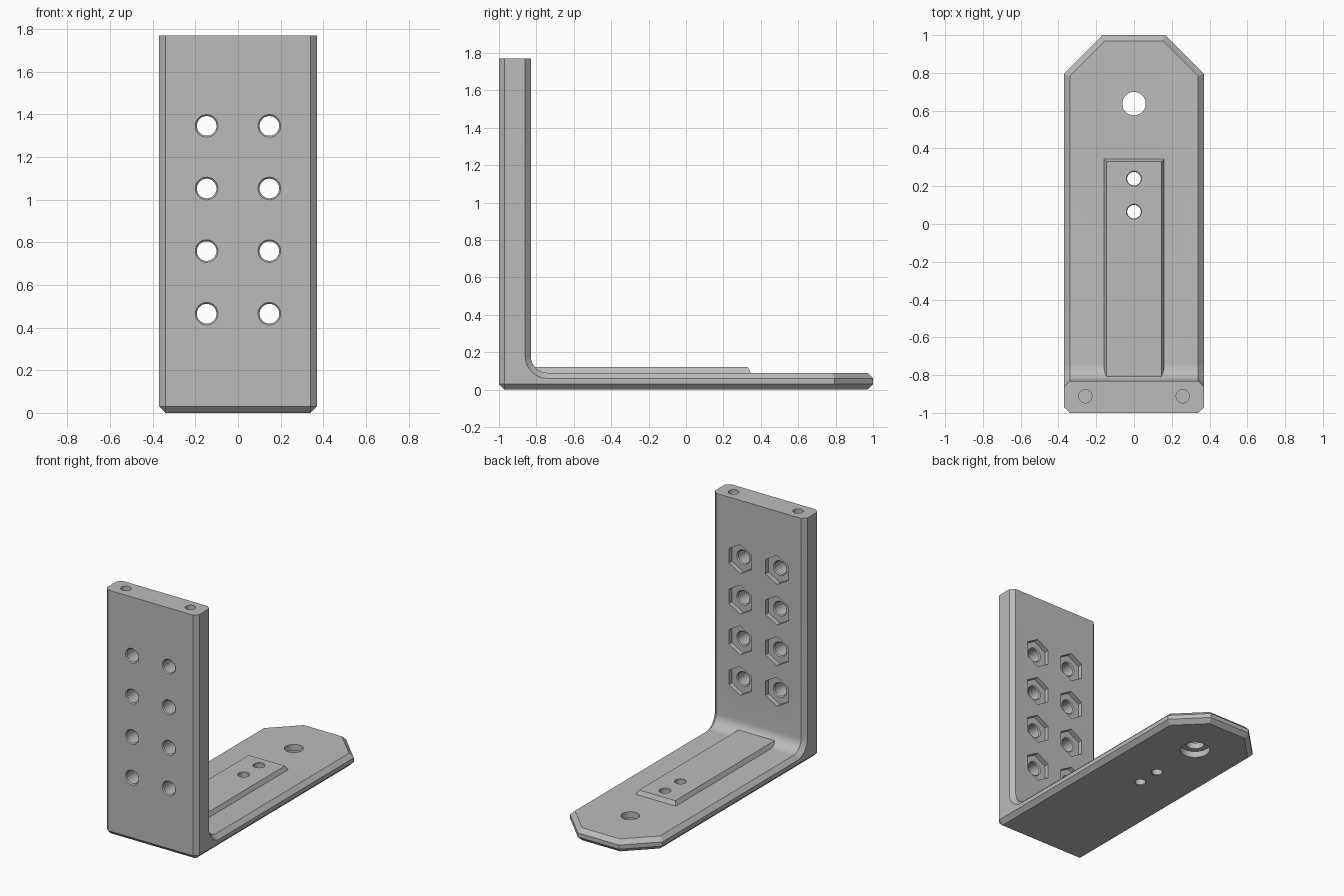
import bpy, bmesh, math
from mathutils import Matrix, Vector

if "Cube" in bpy.data.objects:
    bpy.data.objects.remove(bpy.data.objects["Cube"])

W, H, T, B = 0.37, 1.77, 0.17, 0.09    # half width, height, wall and base thickness
INNER = T - 1                          # y of the wall's inner face
CH = 0.03                              # edge chamfer
RECESS = 0.035                         # nut pocket depth

grey = bpy.data.materials.new("grey_plastic")
grey.use_nodes = True
colour = (0.5, 0.5, 0.5, 1)
grey.diffuse_color = colour
grey.node_tree.nodes["Principled BSDF"].inputs["Base Color"].default_value = colour


def make_object(name, bm, helper=False):
    bmesh.ops.recalc_face_normals(bm, faces=bm.faces)
    mesh = bpy.data.meshes.new(name)
    bm.to_mesh(mesh)
    bm.free()
    mesh.materials.append(grey)
    ob = bpy.data.objects.new(name, mesh)
    bpy.context.collection.objects.link(ob)
    ob.hide_render = helper
    return ob


def turned(bm, matrix, rings, sides=40):
    """Closed solid from (radius, height) rings around local z."""
    loops = []
    for r, h in rings:
        angles = [2 * math.pi * (i + 0.5) / sides for i in range(sides)]
        loops.append([bm.verts.new(matrix @ Vector((r * math.cos(a), r * math.sin(a), h)))
                      for a in angles])
    for low, high in zip(loops, loops[1:]):
        for i in range(sides):
            j = (i + 1) % sides
            bm.faces.new((low[i], low[j], high[j], high[i]))
    bm.faces.new(loops[0])
    bm.faces.new(loops[-1])


def eased_hole(bm, matrix, r, length, ease=0.007):
    """Through hole with softened rims at both ends."""
    out = 0.02
    turned(bm, matrix, [(r + ease + out, -out), (r, ease),
                        (r, length - ease), (r + ease + out, length + out)])


def chamfer(bm, edges, size):
    bmesh.ops.bevel(bm, geom=edges, offset=size, offset_type='OFFSET', segments=1,
                    profile=0.5, affect='EDGES', clamp_overlap=False)


# L-shaped body: side profile with an inner fillet, extruded across x
R = 0.09
arc = [(INNER + R + R * math.cos(a), B + R + R * math.sin(a))
       for a in (math.radians(270 - 90 * i / 10) for i in range(11))]
profile = [(-1, 0), (1, 0), (1, B)] + arc + [(INNER, H), (-1, H)]
bm = bmesh.new()
side = bm.faces.new([bm.verts.new((-W, y, z)) for y, z in profile])
ext = bmesh.ops.extrude_face_region(bm, geom=[side])
bmesh.ops.translate(bm, vec=(2 * W, 0, 0),
                    verts=[v for v in ext["geom"] if isinstance(v, bmesh.types.BMVert)])
bmesh.ops.recalc_face_normals(bm, faces=bm.faces)


def is_upright(e):
    return abs((e.verts[0].co - e.verts[1].co).normalized().z) > 0.9


# Clipped corners at the tip, then chamfers on every outer edge but the wall top
chamfer(bm, [e for e in bm.edges if is_upright(e) and e.verts[0].co.y > 0.9], 0.205)
bm.normal_update()
chamfer(bm, [e for e in bm.edges
             if e.calc_face_angle(0) > 0.6
             and min(v.co.z for v in e.verts) < H - 0.01
             and not (is_upright(e) and e.verts[0].co.y > 0.5)], CH)
body = make_object("angle_bracket", bm)

# Raised pad with sloping sides
bm = bmesh.new()
bmesh.ops.create_cube(bm, size=1)
for v in bm.verts:
    top = v.co.z > 0
    spread = 0.145 if top else 0.175
    v.co = (math.copysign(spread, v.co.x),
            (0.33 if top else 0.36) if v.co.y > 0 else -0.9,
            0.12 if top else 0.06)
pad = make_object("raised_pad", bm, True)

# Holes and nut pockets
to_back = Matrix.Rotation(-math.pi / 2, 4, 'X')
holes, pockets = bmesh.new(), bmesh.new()
for x in (-0.147, 0.147):
    for i in range(4):
        z = 0.465 + i * 0.2935
        eased_hole(holes, Matrix.Translation((x, -1, z)) @ to_back, 0.046, T - RECESS)
        turned(pockets, Matrix.Translation((x, INNER, z)) @ to_back,
               [(0.105, -RECESS), (0.105, 0.05)], 6)
for x in (-0.258, 0.258):                       # blind holes in the wall top
    turned(holes, Matrix.Translation((x, -0.912, H)), [(0.035, -0.1), (0.035, 0.05)])
for y in (0.065, 0.24):                         # small holes through the pad
    eased_hole(holes, Matrix.Translation((0, y, 0)), 0.036, 0.12, 0.004)
turned(holes, Matrix.Translation((0, 0.637, 0)),  # counterbored mounting hole
       [(0.1, -0.05), (0.1, 0.045), (0.062, 0.045), (0.062, 0.2)])
cutters = [("UNION", pad),
           ("DIFFERENCE", make_object("nut_pocket_cutter", pockets, True)),
           ("DIFFERENCE", make_object("hole_cutter", holes, True))]

bpy.ops.object.select_all(action='DESELECT')
bpy.context.view_layer.objects.active = body
body.select_set(True)
for operation, tool in cutters:
    mod = body.modifiers.new(tool.name, 'BOOLEAN')
    mod.operation = operation
    mod.solver = 'EXACT'
    mod.object = tool
    bpy.ops.object.modifier_apply(modifier=mod.name)
for _, tool in cutters:
    bpy.data.objects.remove(tool)

bpy.ops.object.shade_smooth_by_angle(angle=math.radians(30))
